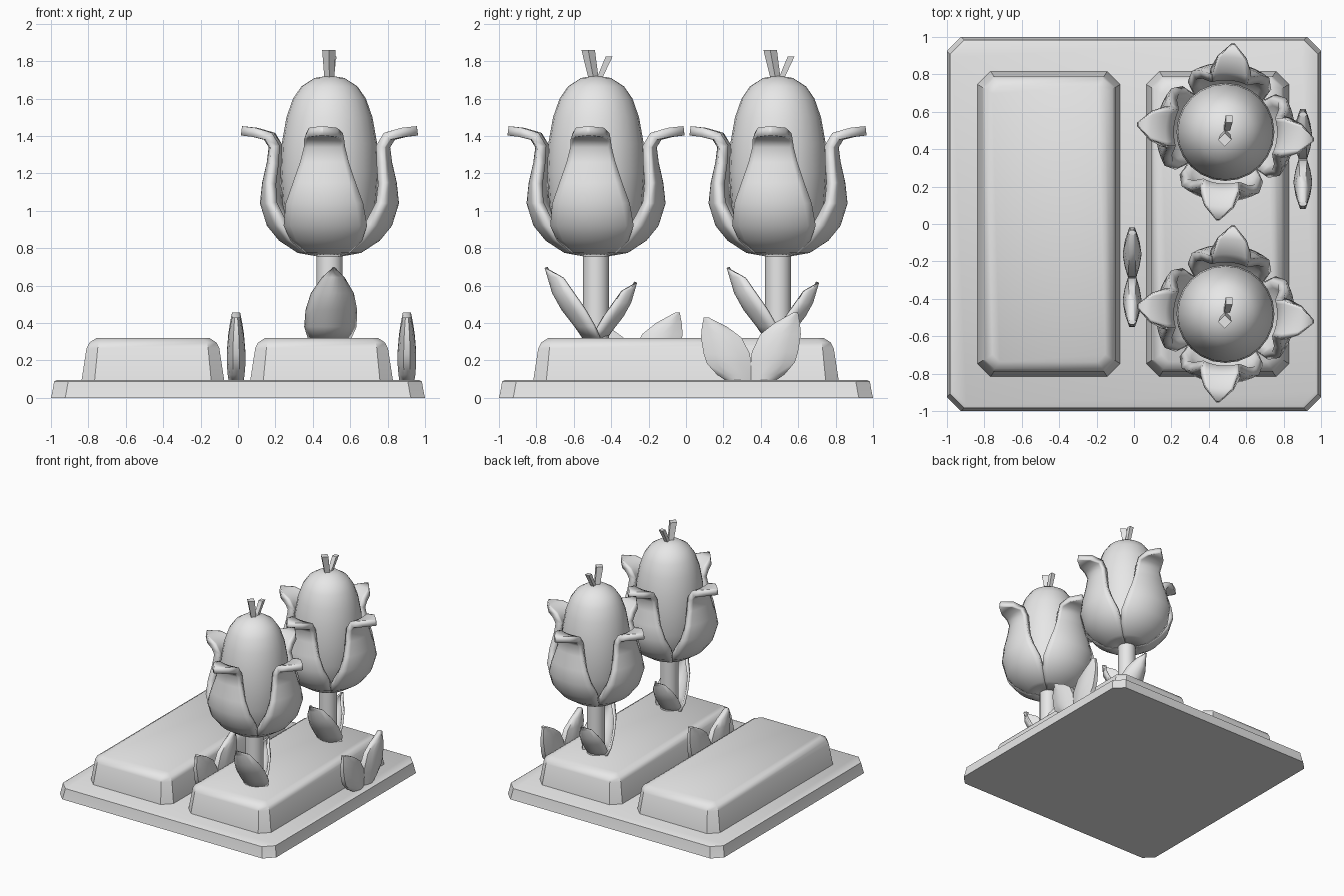
import bpy, bmesh, math
from mathutils import Matrix, Vector

if "Cube" in bpy.data.objects:
    bpy.data.objects.remove(bpy.data.objects["Cube"], do_unlink=True)

GREY = (0.8, 0.8, 0.8, 1)
mat = bpy.data.materials.new("plain grey")
mat.use_nodes = True
mat.diffuse_color = GREY
mat.node_tree.nodes["Principled BSDF"].inputs["Base Color"].default_value = GREY


def add_object(name, bm, angle=40):
    """Turn a bmesh into a smooth shaded grey object."""
    mesh = bpy.data.meshes.new(name)
    bm.to_mesh(mesh)
    bm.free()
    mesh.materials.append(mat)
    ob = bpy.data.objects.new(name, mesh)
    bpy.context.collection.objects.link(ob)
    bpy.ops.object.select_all(action='DESELECT')
    ob.select_set(True)
    bpy.context.view_layer.objects.active = ob
    bpy.ops.object.shade_smooth_by_angle(angle=math.radians(angle))
    return ob


def loft(name, rings, angle=40):
    """Skin a stack of closed rings and cap both ends."""
    bm = bmesh.new()
    rows = [[bm.verts.new(p) for p in ring] for ring in rings]
    for a, b in zip(rows, rows[1:]):
        for i in range(len(a)):
            j = (i + 1) % len(a)
            bm.faces.new((a[i], a[j], b[j], b[i]))
    bm.faces.new(rows[0][::-1])
    bm.faces.new(rows[-1])
    bmesh.ops.recalc_face_normals(bm, faces=bm.faces)
    return add_object(name, bm, angle)


def sheet(name, rows, matrix, thickness):
    """Skin a grid of points and thicken it away from its outer side."""
    bm = bmesh.new()
    grid = [[bm.verts.new(matrix @ Vector(p)) for p in row] for row in rows]
    for a, b in zip(grid, grid[1:]):
        for i in range(len(a) - 1):
            bm.faces.new((a[i], a[i + 1], b[i + 1], b[i]))
    ob = add_object(name, bm, 50)
    mod = ob.modifiers.new("thickness", 'SOLIDIFY')
    mod.thickness = thickness
    mod.offset = -1
    return ob


def slab_ring(cx, cy, hx, hy, chamfer, z):
    """Rectangle with cut corners."""
    c = chamfer
    quarter = [(hx, hy - c), (hx - c, hy)]
    pts = quarter + [(-x, y) for x, y in quarter[::-1]]
    pts += [(-x, -y) for x, y in pts]
    return [(cx + x, cy + y, z) for x, y in pts]


def circle(cx, cy, r, z, n):
    return [(cx + r * math.cos(2 * math.pi * i / n),
             cy + r * math.sin(2 * math.pi * i / n), z) for i in range(n)]


# Ground plate
loft("ground_plate", [slab_ring(0, 0, 1 - d, 1 - d, 0.075, z)
                      for d, z in ((0, 0), (0.005, 0.02), (0.017, 0.088), (0.03, 0.095))])

# Two raised soil beds
for name, cx in (("empty_bed", -0.455), ("flower_bed", 0.447)):
    loft(name, [slab_ring(cx, 0, 0.382 - d, 0.817 - d, c, z) for d, c, z in
                ((0, 0.07, 0.09), (0.027, 0.06, 0.265), (0.042, 0.05, 0.295), (0.08, 0.04, 0.32))])

# Flower profiles: bulb (radius, height)
BULB = [(0.06, 0.76), (0.16, 0.80), (0.22, 0.90), (0.25, 1.03), (0.262, 1.2), (0.255, 1.36),
        (0.23, 1.5), (0.195, 1.6), (0.15, 1.665), (0.08, 1.71), (0.02, 1.72)]
# Petal (radius, height, half angle)
PETAL = [(0.06, 0.755, 45), (0.17, 0.775, 45), (0.27, 0.84, 45), (0.335, 0.92, 42),
         (0.372, 1.04, 34), (0.36, 1.15, 28), (0.335, 1.26, 23), (0.325, 1.34, 20),
         (0.35, 1.38, 18), (0.41, 1.395, 11), (0.475, 1.403, 1)]
# Leaf (distance out, height, half width, cup depth)
LEAF = [(0.06, 0.0, 0.11, 0.08), (0.115, 0.08, 0.14, 0.10), (0.185, 0.17, 0.138, 0.12),
        (0.235, 0.26, 0.115, 0.11), (0.26, 0.345, 0.06, 0.08), (0.275, 0.395, 0.008, 0.0)]


def petal_rows():
    rows = []
    for r, z, half in PETAL:
        angles = [math.radians(half * k / 5) for k in range(-5, 6)]
        rows.append([(r * math.cos(a), r * math.sin(a), z) for a in angles])
    return rows


def leaf_rows():
    steps = [k / 4 for k in range(-4, 5)]
    return [[(d - cup * s * s, hw * s + 0.06 * z, z) for s in steps] for d, z, hw, cup in LEAF]


def twig(name, base, top, r0, r1, turn):
    """Small four sided stalk between two points."""
    rings = []
    for p, r in ((base, r0), (top, r1)):
        rings.append([(p[0] + r * math.cos(turn + math.pi / 2 * i),
                       p[1] + r * math.sin(turn + math.pi / 2 * i), p[2]) for i in range(4)])
    loft(name, rings, 30)


def flower(label, x, y):
    loft(label + "_stem", [circle(x, y, 0.07, z, 16) for z in (0.30, 0.80)])
    loft(label + "_bulb", [circle(x, y, r, z, 24) for r, z in BULB], 60)
    # Four curled petals, turned slightly clockwise
    for i in range(4):
        m = Matrix.Translation((x, y, 0)) @ Matrix.Rotation(math.radians(90 * i - 5), 4, 'Z')
        sheet(f"{label}_petal_{i + 1}", petal_rows(), m, 0.05)
    # Tall front leaf and shorter back leaf
    for side, turn, s in (("front", -90, 1.0), ("back", 90, 0.8)):
        m = (Matrix.Translation((x, y, 0.30)) @ Matrix.Rotation(math.radians(turn), 4, 'Z')
             @ Matrix.Scale(s, 4))
        sheet(f"{label}_{side}_leaf", leaf_rows(), m, 0.018)
    # Two stalks on the tip
    twig(label + "_front_stalk", (x, y - 0.01, 1.69), (x - 0.003, y - 0.042, 1.86), 0.026, 0.036, 0)
    twig(label + "_back_stalk", (x + 0.005, y + 0.01, 1.69), (x + 0.02, y + 0.07, 1.825),
         0.02, 0.026, math.pi / 4)


flower("front_flower", 0.489, -0.481)
flower("back_flower", 0.489, 0.492)

# Sprout half (inner edge, outer edge, height, half thickness)
SPROUT = [(0.0, 0.13, 0.0, 0.04), (0.0, 0.18, 0.035, 0.045), (0.0, 0.235, 0.10, 0.05),
          (0.005, 0.252, 0.155, 0.05), (0.05, 0.267, 0.25, 0.042),
          (0.125, 0.262, 0.31, 0.033), (0.225, 0.252, 0.365, 0.022)]


def sprout(label, x, y):
    """Pair of plump leaves spreading along y."""
    for name, side, tall in (("front", -1, 0.93), ("back", 1, 1.0)):
        rings = []
        for a, b, z, t in SPROUT:
            ring = []
            for f, w in ((0, 0.45), (0.25, 0.8), (0.5, 1), (0.75, 0.8), (1, 0.35)):
                ring.append((a + (b - a) * f, t * w))
            ring += [(v, -w) for v, w in ring[::-1]]
            rings.append([(x + w, y + side * v, 0.09 + z * tall) for v, w in ring])
        loft(f"{label}_{name}_leaf", rings, 50)


sprout("middle_sprout", -0.01, -0.285)
sprout("outer_sprout", 0.903, 0.347)
